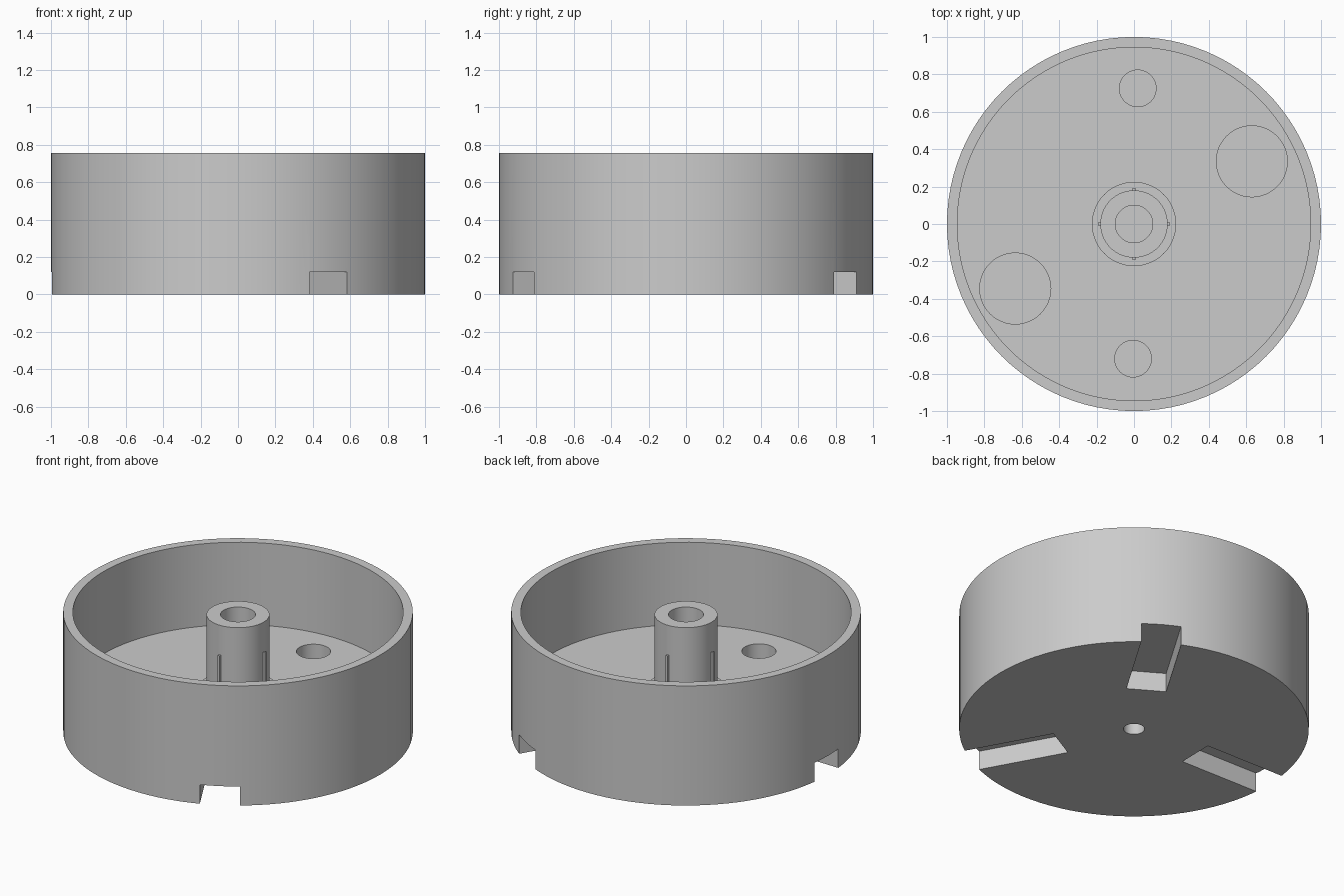
import bpy, bmesh
from math import radians, cos, sin, pi
from mathutils import Matrix

cube = bpy.data.objects.get("Cube")
if cube:
    bpy.data.objects.remove(cube, do_unlink=True)

grey = bpy.data.materials.new("plain_grey")
grey.use_nodes = True
colour = (0.6, 0.6, 0.6, 1)
grey.diffuse_color = colour
grey.node_tree.nodes["Principled BSDF"].inputs["Base Color"].default_value = colour

HEIGHT, FLOOR, POST_TOP, COLLAR_TOP = 0.755, 0.235, 0.74, 0.28
POST_R = 0.18


def finish(name, bm):
    bmesh.ops.recalc_face_normals(bm, faces=bm.faces)
    mesh = bpy.data.meshes.new(name)
    bm.to_mesh(mesh)
    bm.free()
    mesh.materials.append(grey)
    obj = bpy.data.objects.new(name, mesh)
    bpy.context.collection.objects.link(obj)
    return obj


def lathe(name, profile, sides=96):
    """Revolve a (radius, height) profile that starts and ends on the axis."""
    bm = bmesh.new()
    rings = []
    for r, z in profile:
        count = sides if r else 1
        rings.append([bm.verts.new((r * cos(2 * pi * i / sides), r * sin(2 * pi * i / sides), z))
                      for i in range(count)])
    for a, b in zip(rings, rings[1:]):
        if len(a) == 1:
            bm.faces.new(b)
        elif len(b) == 1:
            bm.faces.new(a)
        else:
            for i in range(sides):
                j = (i + 1) % sides
                bm.faces.new((a[i], a[j], b[j], b[i]))
    return finish(name, bm)


def cylinder(name, x, y, r, z0, z1):
    bm = bmesh.new()
    bmesh.ops.create_cone(bm, cap_ends=True, segments=48, radius1=r, radius2=r, depth=z1 - z0,
                          matrix=Matrix.Translation((x, y, (z0 + z1) / 2)))
    return finish(name, bm)


def radial_box(name, angle, r0, r1, width, z0, z1):
    bm = bmesh.new()
    place = (Matrix.Rotation(radians(angle), 4, "Z")
             @ Matrix.Translation(((r0 + r1) / 2, 0, (z0 + z1) / 2))
             @ Matrix.Diagonal((r1 - r0, width, z1 - z0, 1)))
    bmesh.ops.create_cube(bm, size=1, matrix=place)
    return finish(name, bm)


def cut(target, cutter):
    cutter.hide_render = True
    mod = target.modifiers.new("cut", "BOOLEAN")
    mod.operation, mod.solver, mod.object = "DIFFERENCE", "EXACT", cutter
    bpy.context.view_layer.objects.active = target
    bpy.ops.object.modifier_apply(modifier=mod.name)
    bpy.data.objects.remove(cutter, do_unlink=True)


# Open cup with a central hollow post, collar and blind hole underneath
cup = lathe("cup_with_post", [
    (0, 0.15), (0.06, 0.15), (0.06, 0), (1, 0), (1, HEIGHT),
    (0.945, HEIGHT), (0.945, FLOOR), (0.225, FLOOR), (0.225, COLLAR_TOP),
    (POST_R, COLLAR_TOP), (POST_R, POST_TOP), (0.1, POST_TOP), (0.1, 0.25), (0, 0.25)])

# Three radial slots in the underside
for angle in (-61, 59, 179):
    cut(cup, radial_box("slot_cutter", angle, 0.45, 1.2, 0.23, -0.1, 0.12))

# Blind pockets in the floor: two small, two large
for x, y, r in ((0.02, 0.725, 0.098), (-0.005, -0.72, 0.098),
                (0.63, 0.335, 0.19), (-0.635, -0.345, 0.19)):
    cut(cup, cylinder("pocket_cutter", x, y, r, 0.13, 0.4))

bpy.ops.object.select_all(action="DESELECT")
cup.select_set(True)
bpy.context.view_layer.objects.active = cup
bpy.ops.object.shade_smooth_by_angle(angle=radians(30))

# Four thin grip ribs on the post
for i in range(4):
    radial_box(f"post_rib_{i + 1}", 90 * i, POST_R - 0.01, POST_R + 0.013, 0.015,
               COLLAR_TOP - 0.01, 0.553)
